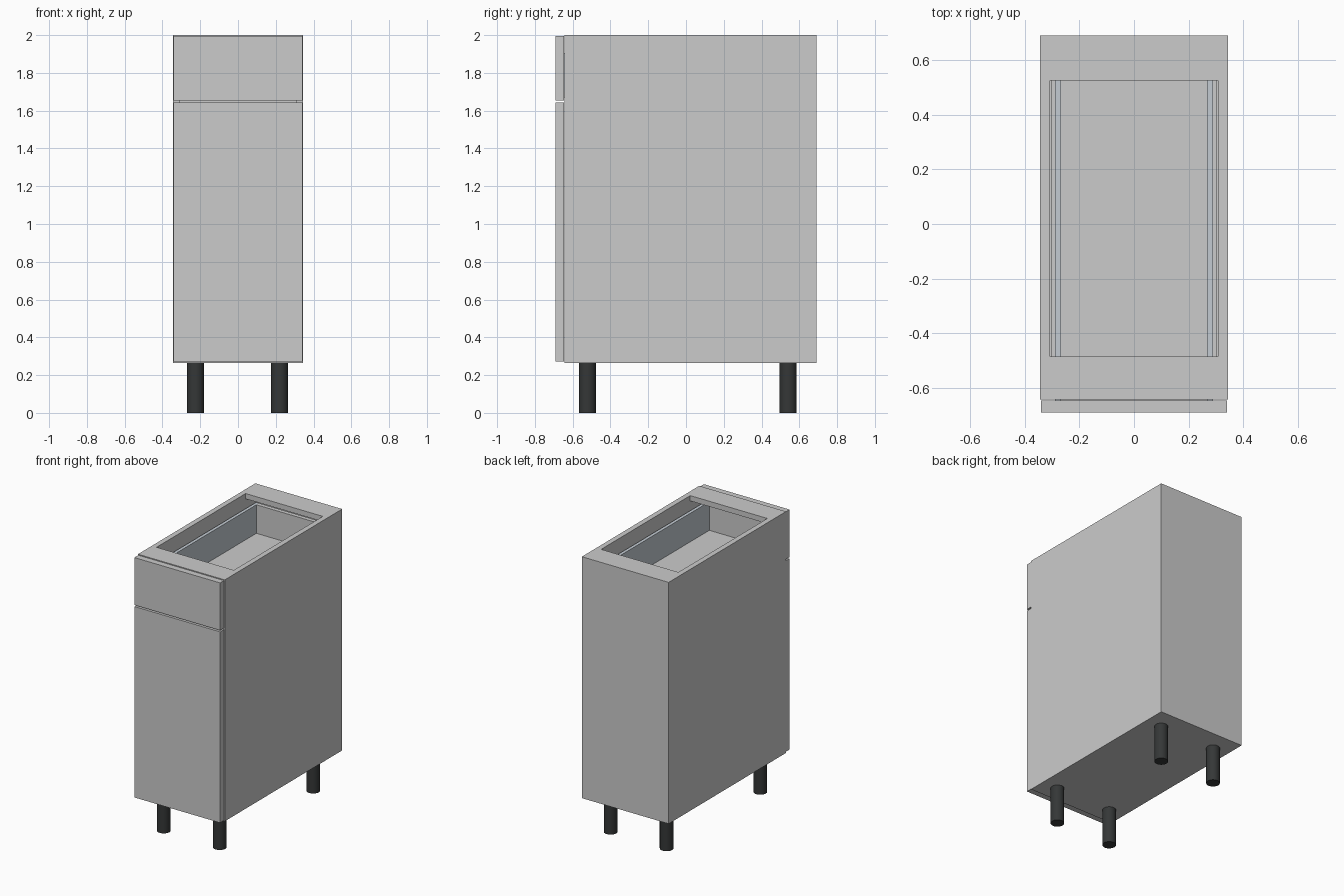
import bpy, bmesh
from mathutils import Matrix

if "Cube" in bpy.data.objects:
    bpy.data.objects.remove(bpy.data.objects["Cube"])


def material(name, rgb):
    m = bpy.data.materials.new(name)
    m.diffuse_color = (*rgb, 1)
    m.use_nodes = True
    m.node_tree.nodes["Principled BSDF"].inputs["Base Color"].default_value = m.diffuse_color
    return m


def add(name, bm, mat=None):
    me = bpy.data.meshes.new(name)
    bm.to_mesh(me)
    bm.free()
    ob = bpy.data.objects.new(name, me)
    bpy.context.collection.objects.link(ob)
    if mat:
        me.materials.append(mat)
    return ob


def box(name, x, y, z, mat=None):
    """Box from (min, max) ranges on each axis."""
    bm = bmesh.new()
    bmesh.ops.create_cube(bm, size=1)
    for v in bm.verts:
        v.co = [r[0] if c < 0 else r[1] for c, r in zip(v.co, (x, y, z))]
    return add(name, bm, mat)


def leg(name, x, y, radius, height, mat):
    bm = bmesh.new()
    bmesh.ops.create_cone(bm, cap_ends=True, segments=32, radius1=radius, radius2=radius,
                          depth=height, matrix=Matrix.Translation((x, y, height / 2)))
    for f in bm.faces:
        f.smooth = len(f.verts) == 4
    for e in bm.edges:
        e.smooth = all(len(f.verts) == 4 for f in e.link_faces)
    return add(name, bm, mat)


metal = material("drawer_metal", (0.55, 0.6, 0.65))
black = material("leg_black", (0.035, 0.038, 0.038))

W, IN = 0.345, 0.307            # outer and inner half widths
FRONT, BACK = -0.643, 0.69      # carcass depth
BOT, TOP = 0.265, 2.0
PANEL = 0.038
REAR = BACK - 0.006             # front of the back panel

# Carcass
for side, s in (("left", -1), ("right", 1)):
    box(f"{side}_side_panel", sorted((s * IN, s * W)), (FRONT, REAR), (BOT, TOP))
box("bottom_panel", (-IN, IN), (FRONT, REAR), (BOT, BOT + PANEL))
box("back_panel", (-W, W), (REAR, BACK), (BOT, TOP))
box("front_top_rail", (-IN, IN), (FRONT, -0.486), (TOP - PANEL, TOP))
box("back_top_rail", (-IN, IN), (0.525, REAR), (TOP - PANEL, TOP))

# Door and drawer front
box("door", (-0.341, 0.341), (-0.69, -0.646), (0.271, 1.643))
box("drawer_front", (-0.341, 0.341), (-0.69, -0.646), (1.654, 1.995))

# Drawer box and runners
box("drawer_bottom", (-0.29, 0.29), (-0.646, 0.62), (1.67, 1.70))
box("drawer_back", (-0.267, 0.267), (0.59, 0.62), (1.70, 1.905))
for side, s in (("left", -1), ("right", 1)):
    box(f"{side}_drawer_side", sorted((s * 0.267, s * 0.29)), (-0.646, 0.62), (1.70, 1.905), metal)
    box(f"{side}_drawer_runner", sorted((s * 0.29, s * 0.303)), (-0.64, 0.62), (1.67, 1.73))

# Legs
for depth, y in (("front", -0.522), ("back", 0.541)):
    for side, x in (("left", -0.225), ("right", 0.22)):
        leg(f"{depth}_{side}_leg", x, y, 0.045, BOT, black)
